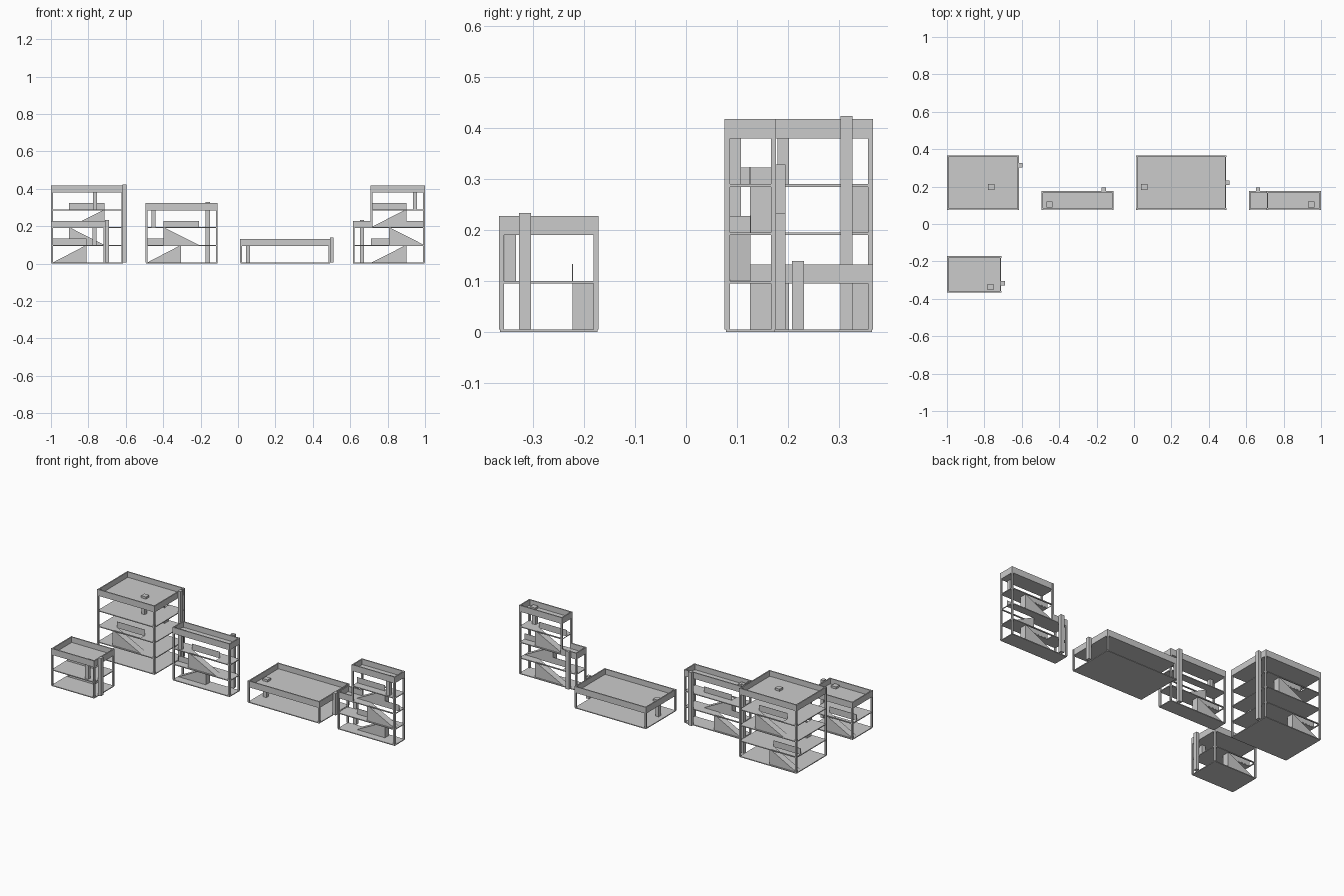
import bpy, bmesh

if "Cube" in bpy.data.objects:
    bpy.data.objects.remove(bpy.data.objects["Cube"])

C = 0.0953    # plan cell
H = 0.095     # storey height
T = 0.005     # slab thickness
P = 0.010     # post width
LANE = 0.041  # stair width


def mesh_object(name, bm):
    bmesh.ops.recalc_face_normals(bm, faces=bm.faces)
    me = bpy.data.meshes.new(name)
    bm.to_mesh(me)
    bm.free()
    ob = bpy.data.objects.new(name, me)
    bpy.context.collection.objects.link(ob)
    return ob


def add_box(bm, x0, x1, y0, y1, z0, z1):
    vs = bmesh.ops.create_cube(bm, size=1)["verts"]
    for v in vs:
        v.co = (x1 if v.co.x > 0 else x0, y1 if v.co.y > 0 else y0, z1 if v.co.z > 0 else z0)


def boxes(name, items):
    bm = bmesh.new()
    for b in items:
        add_box(bm, *b)
    return mesh_object(name, bm)


def wedge(name, x_low, x_high, y0, y1, z0, z1):
    bm = bmesh.new()
    a = [bm.verts.new((x, y0, z)) for x, z in ((x_low, z0), (x_high, z0), (x_high, z1))]
    f = bm.faces.new(a)
    r = bmesh.ops.extrude_face_region(bm, geom=[f])
    for v in r["geom"]:
        if isinstance(v, bmesh.types.BMVert):
            v.co.y = y1
    return mesh_object(name, bm)


def slab(name, x0, x1, y0, y1, z, hole=None):
    i = 0.002
    x0, x1, y0, y1 = x0 + i, x1 - i, y0 + i, y1 - i
    if hole is None:
        return boxes(name, [(x0, x1, y0, y1, z, z + T)])
    a, b, c, d = hole
    return boxes(name, [(x0, x1, y0, c, z, z + T), (x0, x1, d, y1, z, z + T),
                        (x0, a, c, d, z, z + T), (b, x1, c, d, z, z + T)])


def posts(name, x0, x1, y0, y1, zl, zr, top, right=True):
    items = []
    for y in (y0, y1 - P):
        items.append((x0, x0 + P, y, y + P, zl, top))
        if right:
            items.append((x1 - P, x1, y, y + P, zr, top))
    boxes(name, items)


def parapet(name, x0, x1, y0, y1, z, right=True):
    i, w = 0.001, 0.007
    x0, x1, y0, y1 = x0 + i, x1 - i, y0 + i, y1 - i
    top = z + 0.038
    items = [(x0, x1, y0, y0 + w, z, top), (x0, x1, y1 - w, y1, z, top),
             (x0, x0 + w, y0 + w, y1 - w, z, top)]
    if right:
        items.append((x1 - w, x1, y0 + w, y1 - w, z, top))
    boxes(name, items)


def building(n, x0, y0, nx, ny, floors, stairs, ladder, duct, low=0, low_floors=0):
    """stairs: cell offset per storey; ladder: corner xy; duct: xy box;
    low: number of left cells that stop at low_floors."""
    x1, y1 = x0 + nx * C + 0.005, y0 + ny * C + 0.005
    xt = x0 + low * C
    roof = floors * H
    # floor slabs with stair openings
    holes = {}
    for k, off in enumerate(stairs):
        a = x0 + off * C + (0.008 if off == 0 else 0.002)
        b = x0 + (off + 2) * C
        c = y0 + P if k % 2 else y1 - P - LANE
        holes[k + 1] = (a, b, c, c + LANE)
    for k in range(floors + 1):
        left = xt if low and k > low_floors else x0
        slab(f"{n}_floor_{k}", left, x1, y0, y1, k * H, holes.get(k))
    # stair ramps and guard panels
    for k, (a, b, c, d) in holes.items():
        z = k * H + T
        lo, hi = (a, b) if k % 2 else (b, a)
        wedge(f"{n}_stair_{k}", lo, hi, c, d, z - H, z)
        ry = c if k % 2 else d
        boxes(f"{n}_railing_{k}", [(a, b, ry - 0.001, ry + 0.001, z - 0.001, z + 0.034)])
    # corner posts and roof parapets
    top = roof + 0.038
    if low:
        zl = low_floors * H
        posts(f"{n}_low_post", x0, xt, y0, y1, T, T, zl + 0.038, right=False)
        parapet(f"{n}_low_parapet", x0, xt + 0.004, y0, y1, zl, right=False)
        posts(f"{n}_post", xt, x1, y0, y1, zl, T, top)
    else:
        posts(f"{n}_post", x0, x1, y0, y1, T, T, top)
    parapet(f"{n}_parapet", xt, x1, y0, y1, roof)
    # roof ladder with hatch
    lx, ly = ladder
    boxes(f"{n}_ladder", [(lx, lx + 0.022, ly, ly + 0.022, roof - H + T, roof + 0.002)])
    boxes(f"{n}_hatch", [(lx - 0.005, lx + 0.028, ly + 0.003, ly + 0.035, roof + T - 0.001, roof + 0.018)])
    # outside service duct
    dz = (low_floors * H if low else roof) + 0.044
    boxes(f"{n}_duct", [(*duct, T, dz)])


Y = 0.076
building("block", -1.0, Y, 4, 3, 4, [0, 1, 1], (-0.775, 0.180), (-0.617, -0.597, 0.303, 0.327))
building("terrace", -0.495, Y, 4, 1, 3, [0, 1], (-0.463, 0.086), (-0.174, -0.151, 0.175, 0.195))
building("hall", 0.012, Y, 5, 3, 1, [], (0.043, 0.180), (0.491, 0.511, 0.208, 0.232))
building("tower", 0.6138, Y, 4, 1, 4, [1, 2, 1], (0.936, 0.086), (0.651, 0.674, 0.175, 0.195),
         low=1, low_floors=2)
building("house", -1.0, -0.367, 3, 2, 2, [0], (-0.779, -0.356), (-0.711, -0.691, -0.328, -0.304))
